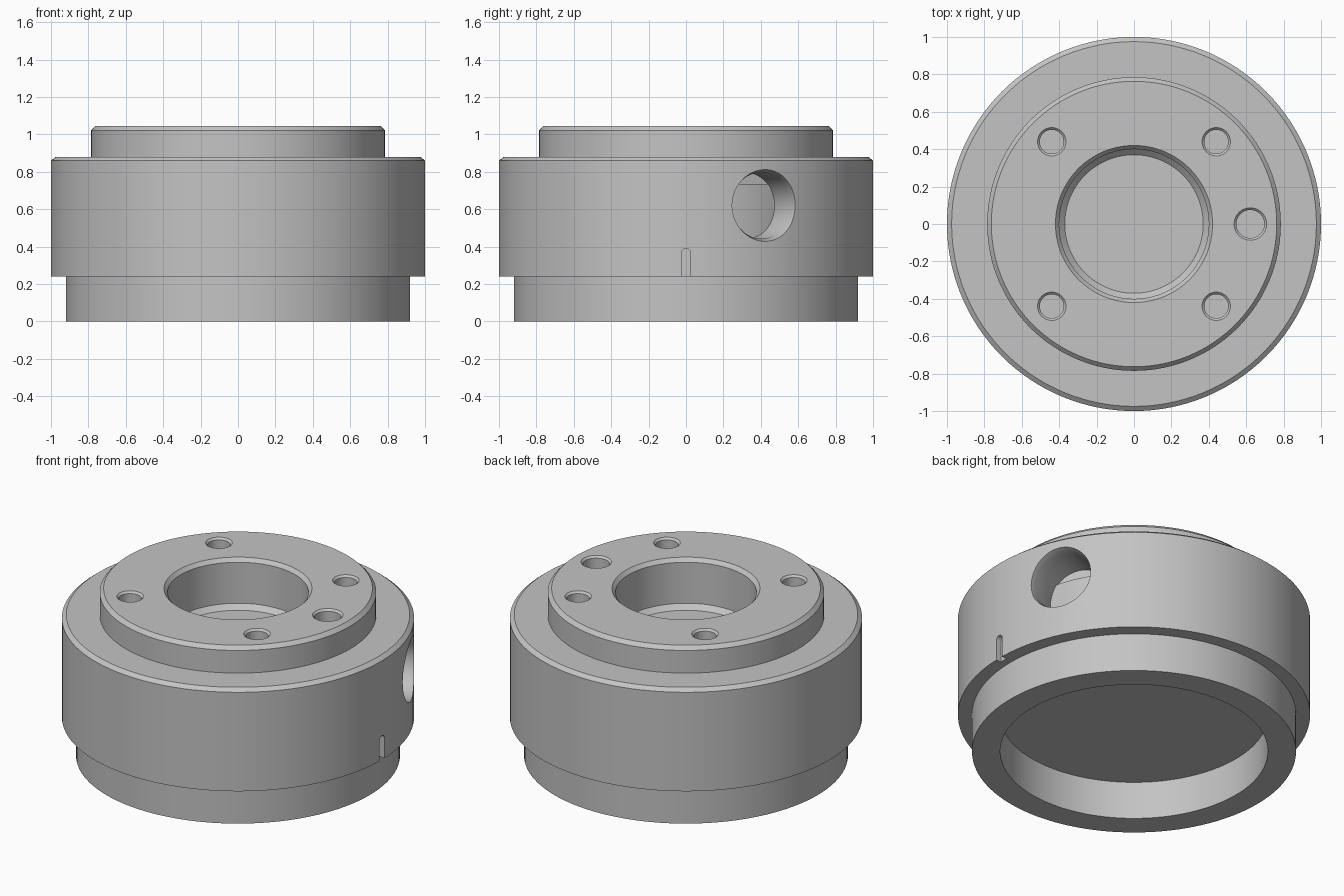
import bpy, bmesh, math
from mathutils import Matrix, Vector

cube = bpy.data.objects.get("Cube")
if cube:
    bpy.data.objects.remove(cube, do_unlink=True)

grey = bpy.data.materials.new("machined grey")
grey.use_nodes = True
colour = (0.55, 0.55, 0.55, 1)
grey.diffuse_color = colour
grey.node_tree.nodes["Principled BSDF"].inputs["Base Color"].default_value = colour


def lathe(name, profile, segments, matrix=Matrix()):
    """Turn a closed (radius, height) profile around z; zero radius makes a pole."""
    bm = bmesh.new()
    rings = []
    for r, z in profile:
        if r == 0:
            rings.append([bm.verts.new((0, 0, z))] * segments)
            continue
        angles = [2 * math.pi * i / segments for i in range(segments)]
        rings.append([bm.verts.new((r * math.cos(a), r * math.sin(a), z)) for a in angles])
    for a, b in zip(rings, rings[1:] + rings[:1]):
        if a[0] == a[1] and b[0] == b[1]:
            continue
        for i in range(segments):
            j = (i + 1) % segments
            corners = list(dict.fromkeys([a[i], a[j], b[j], b[i]]))
            bm.faces.new(corners)
    bmesh.ops.recalc_face_normals(bm, faces=bm.faces[:])
    bm.transform(matrix)
    mesh = bpy.data.meshes.new(name)
    bm.to_mesh(mesh)
    bm.free()
    mesh.materials.append(grey)
    obj = bpy.data.objects.new(name, mesh)
    bpy.context.collection.objects.link(obj)
    return obj


def cut(target, cutter):
    """Subtract a cutter from the target and remove the cutter."""
    cutter.hide_render = True
    mod = target.modifiers.new("cut", "BOOLEAN")
    mod.operation, mod.solver, mod.object = "DIFFERENCE", "EXACT", cutter
    bpy.context.view_layer.objects.active = target
    bpy.ops.object.modifier_apply(modifier=mod.name)
    bpy.data.objects.remove(cutter, do_unlink=True)


def smooth(obj):
    bpy.ops.object.select_all(action="DESELECT")
    obj.select_set(True)
    bpy.context.view_layer.objects.active = obj
    bpy.ops.object.shade_smooth_by_angle(angle=math.radians(25))


TOP, SEAT = 1.045, 0.735

# Stepped housing with chamfered rims and a chamfered central bore
housing = lathe("housing", [
    (0.76, 0), (0.92, 0), (0.92, 0.24), (1, 0.24), (1, 0.86), (0.975, 0.88),
    (0.785, 0.88), (0.785, 1.022), (0.763, TOP), (0.42, TOP), (0.4, 1.022),
    (0.4, 0.765), (0.37, SEAT), (0.76, SEAT)], 128)

# Mounting holes in the top, the one on the left being larger
for degrees, r in ((0, 0.075), (45, 0.064), (135, 0.064), (225, 0.064), (315, 0.064)):
    a = math.radians(degrees)
    place = Matrix.Translation((0.622 * math.cos(a), 0.622 * math.sin(a), 0))
    cut(housing, lathe("hole_cutter", [
        (0, 0.7), (r, 0.7), (r, TOP - 0.012), (r + 0.024, TOP + 0.012), (0, TOP + 0.012)],
        32, place))

# Side port, drilled radially
port = (Matrix.Translation((0, 0, 0.62)) @ Matrix.Rotation(math.radians(25), 4, "Z")
        @ Matrix.Rotation(math.pi / 2, 4, "Y"))
cut(housing, lathe("port_cutter", [
    (0, 0.74), (0.178, 0.74), (0.178, 0.96), (0.206, 1.04), (0, 1.04)], 64, port))

# Small round-topped index slot at the lower edge
slot = (Matrix.Translation((0, 0, 0.365)) @ Matrix.Rotation(math.pi / 2, 4, "Y"))
slot_cutter = lathe("slot_cutter", [(0, 0.965), (0.025, 0.965), (0.025, 1.05), (0, 1.05)], 32, slot)
for v in slot_cutter.data.vertices:
    if v.co.z < 0.364:
        v.co = Vector((v.co.x, v.co.y, v.co.z - 0.15))
cut(housing, slot_cutter)

# Solid core that closes the housing between the bore and the lower recess
core = lathe("inner_core", [(0, 0.236), (0.76, 0.236), (0.76, SEAT), (0, SEAT)], 128)

for part in (housing, core):
    smooth(part)
